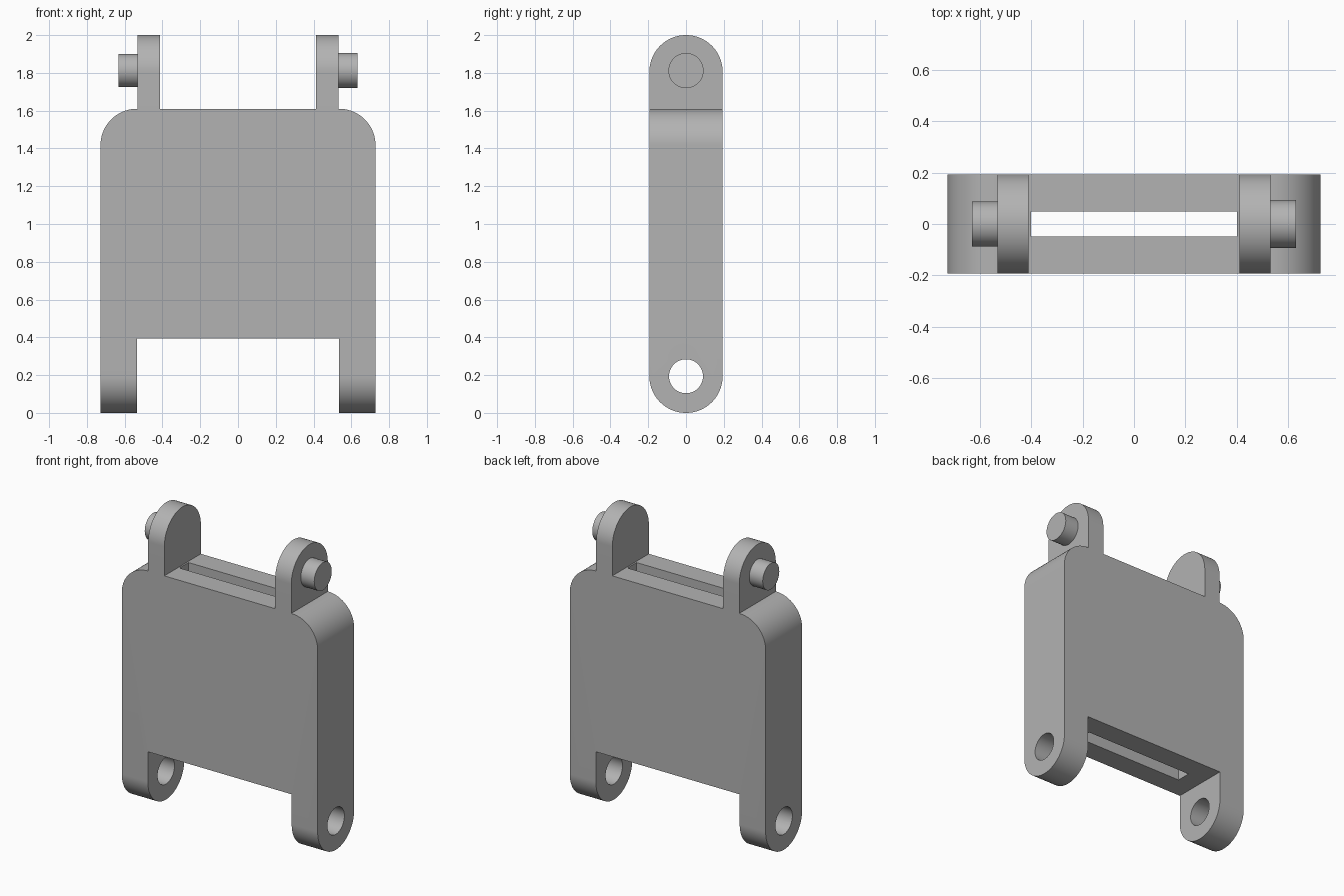
import bpy, bmesh, math
from mathutils import Matrix, Vector

if "Cube" in bpy.data.objects:
    bpy.data.objects.remove(bpy.data.objects["Cube"])

grey = bpy.data.materials.new("plain grey")
grey.use_nodes = True
colour = (0.45, 0.45, 0.45, 1)
grey.diffuse_color = colour
grey.node_tree.nodes["Principled BSDF"].inputs["Base Color"].default_value = colour

HALF_DEPTH = 0.194
HEIGHT = 2.0


def arc(cx, cz, r, start, end, steps):
    angles = [math.radians(start + (end - start) * i / steps) for i in range(steps + 1)]
    return [(cx + r * math.cos(a), cz + r * math.sin(a)) for a in angles]


def add_object(name, bm):
    bmesh.ops.recalc_face_normals(bm, faces=bm.faces)
    mesh = bpy.data.meshes.new(name)
    bm.to_mesh(mesh)
    bm.free()
    mesh.materials.append(grey)
    obj = bpy.data.objects.new(name, mesh)
    bpy.context.collection.objects.link(obj)
    return obj


def extrude_profile(name, profile, axis, start, end):
    """Extrude a closed (u, z) outline along x or y."""
    bm = bmesh.new()
    place = (lambda u, z: (start, u, z)) if axis == "x" else (lambda u, z: (u, start, z))
    face = bm.faces.new([bm.verts.new(place(u, z)) for u, z in profile])
    moved = bmesh.ops.extrude_face_region(bm, geom=[face])["geom"]
    shift = Vector((end - start, 0, 0) if axis == "x" else (0, end - start, 0))
    bmesh.ops.translate(bm, vec=shift, verts=[v for v in moved if isinstance(v, bmesh.types.BMVert)])
    return add_object(name, bm)


def boolean(target, cutter, operation):
    mod = target.modifiers.new(operation.lower(), "BOOLEAN")
    mod.object, mod.operation, mod.solver = cutter, operation, "EXACT"
    bpy.context.view_layer.objects.active = target
    bpy.ops.object.modifier_apply(modifier=mod.name)
    bpy.data.objects.remove(cutter)


def smooth(obj):
    bpy.ops.object.select_all(action="DESELECT")
    obj.select_set(True)
    bpy.context.view_layer.objects.active = obj
    bpy.ops.object.shade_smooth_by_angle(angle=math.radians(30))


# Front outline: legs, rounded shoulders and upper lugs, mirrored in x
right_half = [(0.535, 0.395), (0.535, 0), (0.728, 0)]
right_half += arc(0.535, 1.417, 0.193, 0, 90, 24)
right_half += [(0.532, 1.61), (0.532, HEIGHT), (0.412, HEIGHT), (0.412, 1.61)]
outline = right_half + [(-x, z) for x, z in reversed(right_half)]
panel = extrude_profile("link_panel", outline, "y", -0.3, 0.3)

# Side outline rounds the leg feet and lug tops
stadium = arc(0, HALF_DEPTH, HALF_DEPTH, 180, 360, 48)
stadium += arc(0, HEIGHT - HALF_DEPTH, HALF_DEPTH, 0, 180, 48)
boolean(panel, extrude_profile("side_shape", stadium, "x", -1, 1), "INTERSECT")

# Hinge holes through both legs
hole = arc(0, HALF_DEPTH, 0.09, 0, 360, 48)[:-1]
boolean(panel, extrude_profile("hole_cutter", hole, "x", -1, 1), "DIFFERENCE")

# Slot running from top to bottom of the panel
slot = [(-0.402, 0.2), (0.402, 0.2), (0.402, 1.8), (-0.402, 1.8)]
boolean(panel, extrude_profile("slot_cutter", slot, "y", -0.048, 0.048), "DIFFERENCE")
smooth(panel)

# Hinge pins on the outside of the lugs
for side, sign, radius in (("left", 1, 0.093), ("right", -1, 0.088)):
    circle = arc(0, 1.812, radius, 0, 360, 48)[:-1]
    smooth(extrude_profile(side + "_hinge_pin", circle, "x", sign * 0.531, sign * 0.632))
